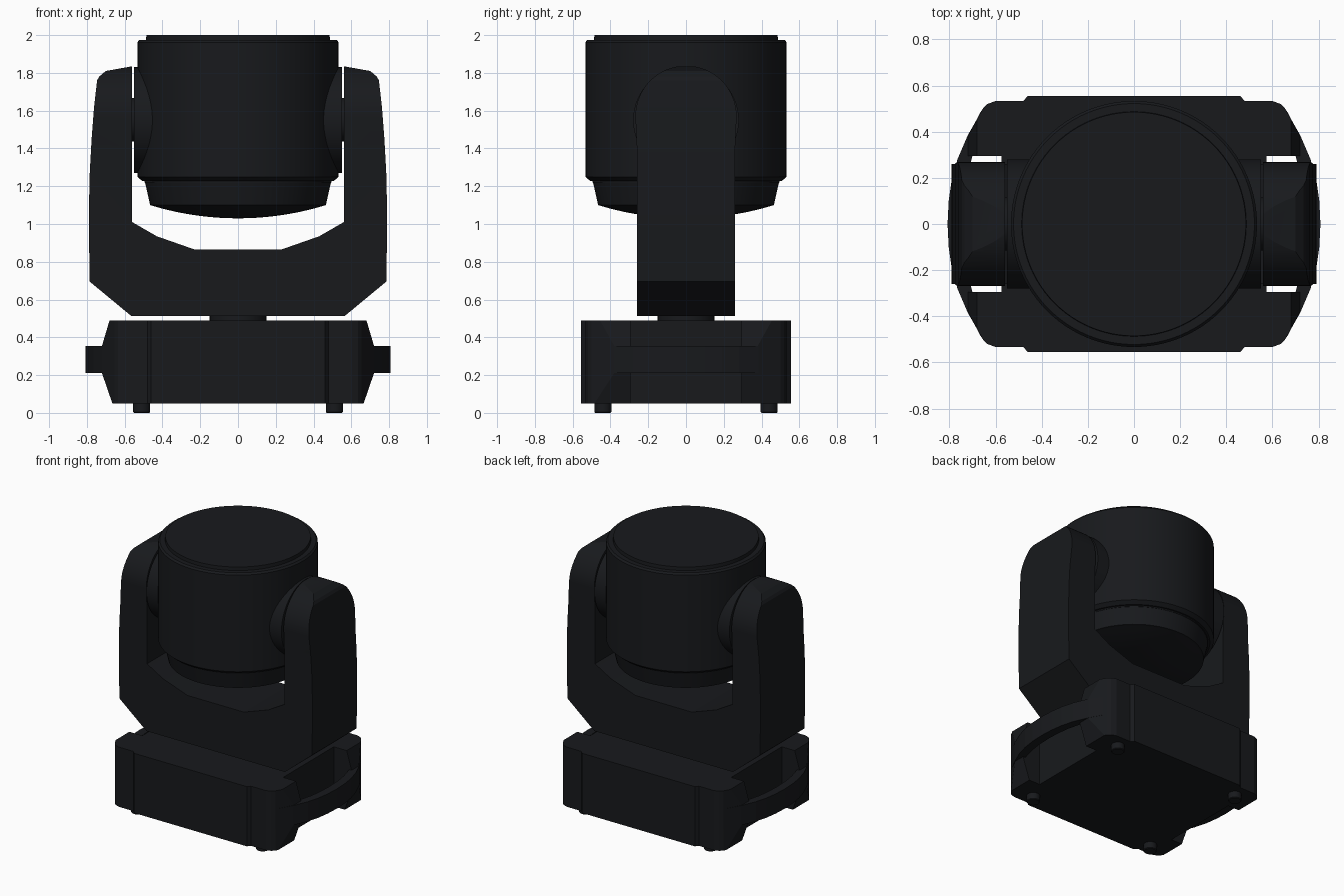
import bpy, bmesh, math
from mathutils import Matrix, Vector

if "Cube" in bpy.data.objects:
    bpy.data.objects.remove(bpy.data.objects["Cube"])

black = bpy.data.materials.new("black_plastic")
black.diffuse_color = (0.009, 0.010, 0.012, 1)
black.use_nodes = True
black.node_tree.nodes["Principled BSDF"].inputs["Base Color"].default_value = black.diffuse_color


def finish(name, bm, smooth=None):
    bmesh.ops.recalc_face_normals(bm, faces=bm.faces)
    me = bpy.data.meshes.new(name)
    bm.to_mesh(me)
    bm.free()
    ob = bpy.data.objects.new(name, me)
    bpy.context.collection.objects.link(ob)
    me.materials.append(black)
    if smooth:
        bpy.ops.object.select_all(action='DESELECT')
        ob.select_set(True)
        bpy.context.view_layer.objects.active = ob
        bpy.ops.object.shade_smooth_by_angle(angle=math.radians(smooth))
    return ob


def loft(name, rings, smooth=None):
    """Skin equal-length closed rings of 3D points and cap both ends."""
    bm = bmesh.new()
    vs = [[bm.verts.new(p) for p in r] for r in rings]
    n = len(vs[0])
    for a, b in zip(vs, vs[1:]):
        for i in range(n):
            j = (i + 1) % n
            bm.faces.new((a[i], a[j], b[j], b[i]))
    bm.faces.new(vs[0])
    bm.faces.new(vs[-1])
    return finish(name, bm, smooth)


def lathe(name, profile, steps=96, axis='Z', center=(0, 0, 0), smooth=25):
    """Spin (radius, height) points; the first and last are capped."""
    bm = bmesh.new()
    rings = [[bm.verts.new((r * math.cos(2 * math.pi * k / steps),
                            r * math.sin(2 * math.pi * k / steps), h))
              for k in range(steps)] for r, h in profile]
    for a, b in zip(rings, rings[1:]):
        for i in range(steps):
            j = (i + 1) % steps
            bm.faces.new((a[i], a[j], b[j], b[i]))
    bm.faces.new(rings[0])
    bm.faces.new(rings[-1])
    if axis == 'X':
        bmesh.ops.rotate(bm, verts=bm.verts, matrix=Matrix.Rotation(math.pi / 2, 3, 'Y'))
    bmesh.ops.translate(bm, verts=bm.verts, vec=Vector(center))
    return finish(name, bm, smooth)


# Base housing: outline with corner lobes whose ends slope per level
def base_ring(z, limit, y_limit):
    q = [(0.46, 0.555), (0.48, 0.533), (0.60, 0.533), (0.635, 0.52), (0.655, 0.50),
         (limit, y_limit), (limit, 0.295), (0.575, 0.295)]
    right = q + [(x, -y) for x, y in reversed(q)]
    return [(x, y, z) for x, y in right + [(-x, -y) for x, y in right]]


loft("base_housing", [base_ring(0.05, 0.665, 0.485), base_ring(0.21, 0.72, 0.38),
                      base_ring(0.355, 0.72, 0.38), base_ring(0.49, 0.68, 0.455)])

# Curved carry handles joining the lobes
outer = [(0.66, 0.49), (0.72, 0.385), (0.765, 0.28), (0.79, 0.19), (0.803, 0.10), (0.808, 0)]
inner = [(0.745, 0), (0.74, 0.10), (0.728, 0.19), (0.70, 0.295), (0.64, 0.33)]
half = outer + [(x, -y) for x, y in outer[-2::-1]]
back = [(x, -y) for x, y in inner[::-1]] + inner[1:]
for side, name in ((1, "right"), (-1, "left")):
    loft(name + "_handle", [[(side * x, y, z) for x, y in half + back] for z in (0.21, 0.355)])

# Seam strips beside the front and back panels
for i, (sx, sy) in enumerate(((1, 1), (1, -1), (-1, 1), (-1, -1))):
    lathe(f"foot_{i}", [(0.04, 0), (0.045, 0.005), (0.045, 0.06)], 32,
          center=(sx * 0.51, sy * 0.44, 0))

# Pan bearing between base and yoke
lathe("pan_bearing", [(0.15, 0.48), (0.15, 0.53)], 64)

# Yoke: U profile trimmed by a round-topped side profile
arm = [(0.565, 0.513), (0.785, 0.695), (0.79, 1.0), (0.786, 1.25), (0.775, 1.45),
       (0.762, 1.62), (0.746, 1.76), (0.735, 1.78), (0.70, 1.81), (0.56, 1.835),
       (0.56, 1.01), (0.43, 0.935), (0.23, 0.865)]
outline = arm + [(-x, z) for x, z in reversed(arm)]
yoke = loft("yoke", [[(x, y, z) for x, z in outline] for y in (-0.4, 0.4)])
side = [(-0.26, 0.4), (0.26, 0.4), (0.26, 1.4)]
side += [(0.268 * math.cos(math.pi * k / 32), 1.57 + 0.268 * math.sin(math.pi * k / 32))
         for k in range(33)] + [(-0.26, 1.4)]
trim = loft("yoke_trim", [[(x, y, z) for y, z in side] for x in (-1, 1)])
cut = yoke.modifiers.new("round_top", 'BOOLEAN')
cut.operation, cut.solver, cut.object = 'INTERSECT', 'EXACT', trim
dg = bpy.context.evaluated_depsgraph_get()
mesh = bpy.data.meshes.new_from_object(yoke.evaluated_get(dg))
yoke.modifiers.clear()
yoke.data = mesh
bpy.data.objects.remove(trim)
bpy.ops.object.select_all(action='DESELECT')
yoke.select_set(True)
bpy.context.view_layer.objects.active = yoke
bpy.ops.object.shade_smooth_by_angle(angle=math.radians(15))

# Lamp head barrel with stepped rim, groove and tapered end
lathe("lamp_head", [(0.485, 2.0), (0.487, 1.975), (0.522, 1.975), (0.533, 1.962), (0.533, 1.25),
                    (0.507, 1.228), (0.495, 1.228), (0.495, 1.22), (0.492, 1.22),
                    (0.465, 1.10), (0.455, 1.097)])
# Shallow dome closing the lower end
R = 0.465 ** 2 / (2 * 0.07) + 0.035
amax = math.asin(0.465 / R)
lathe("end_dome", [(R * math.sin(amax * k / 10), 1.03 + R - R * math.cos(amax * k / 10))
                   for k in range(10, 0, -1)] + [(0.002, 1.03)])

# Tilt bosses and axles on both sides
for s, name in ((1, "right"), (-1, "left")):
    lathe(name + "_tilt_boss", [(0.28, -0.09), (0.28, 0.05)] if s > 0 else [(0.28, -0.05), (0.28, 0.09)],
          64, 'X', (s * 0.50, 0, 1.55))
    lathe(name + "_tilt_axle", [(0.115, -0.03), (0.115, 0.03)], 48, 'X', (s * 0.555, 0, 1.552))
